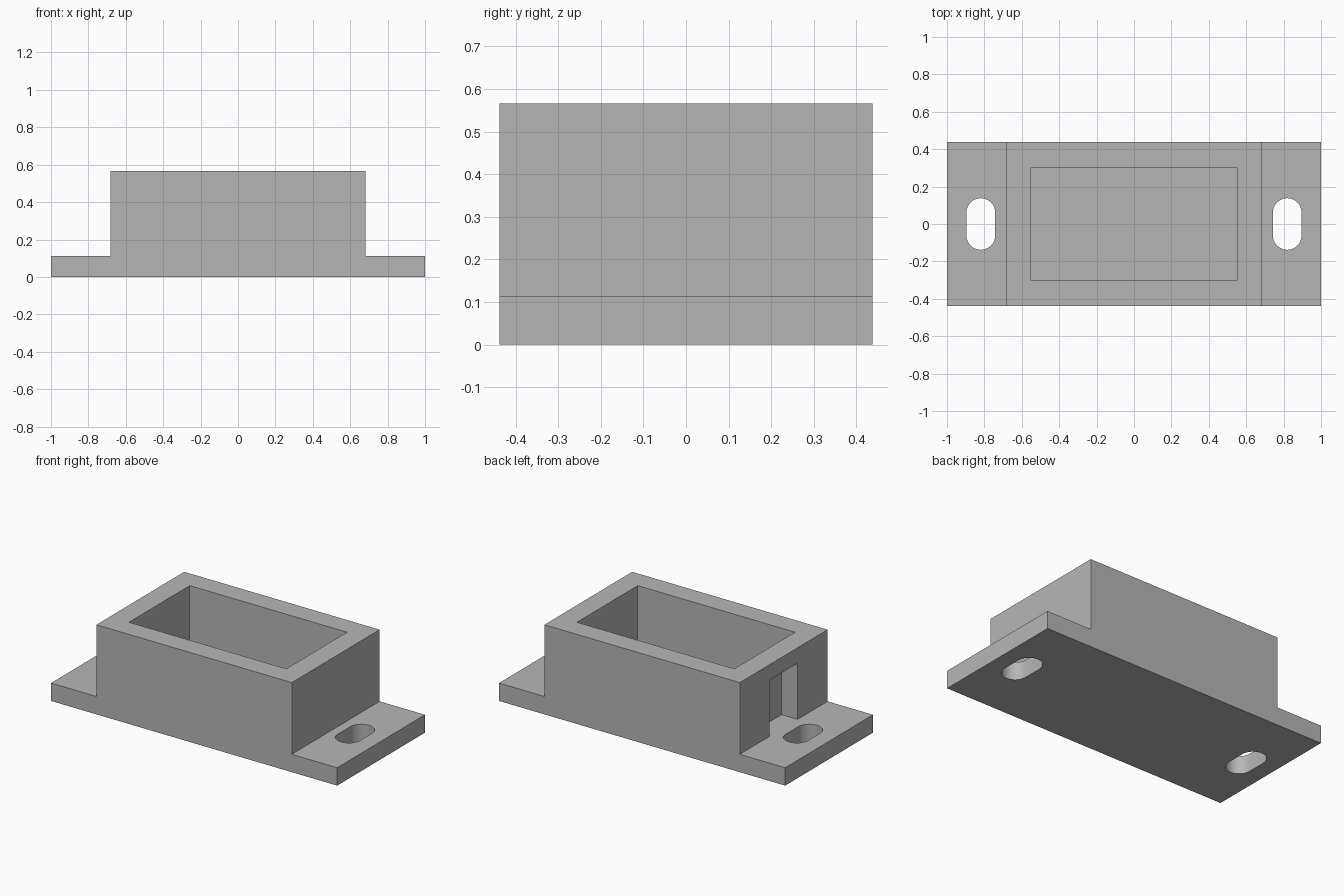
import bpy, bmesh, math

cube = bpy.data.objects.get("Cube")
if cube:
    bpy.data.objects.remove(cube, do_unlink=True)

HALF_Y, BASE_Z, TOP_Z, BODY_X = 0.438, 0.113, 0.566, 0.683

grey = bpy.data.materials.new("plain grey")
grey.use_nodes = True
colour = (0.47, 0.47, 0.47, 1)
grey.diffuse_color = colour
grey.node_tree.nodes["Principled BSDF"].inputs["Base Color"].default_value = colour


def prism(name, outline, offset):
    """Extrude a closed outline of 3D points along an offset."""
    bm = bmesh.new()
    face = bm.faces.new([bm.verts.new(p) for p in outline])
    grown = bmesh.ops.extrude_face_region(bm, geom=[face])["geom"]
    bmesh.ops.translate(bm, vec=offset, verts=[v for v in grown if isinstance(v, bmesh.types.BMVert)])
    bmesh.ops.recalc_face_normals(bm, faces=bm.faces)
    mesh = bpy.data.meshes.new(name)
    bm.to_mesh(mesh)
    bm.free()
    mesh.materials.append(grey)
    obj = bpy.data.objects.new(name, mesh)
    bpy.context.collection.objects.link(obj)
    return obj


def box(name, x0, x1, y, z0, z1):
    return prism(name, [(x0, -y, z0), (x1, -y, z0), (x1, y, z0), (x0, y, z0)], (0, 0, z1 - z0))


def slot(name, cx, radius, straight, steps=16):
    """Upright cutter with rounded ends, long along y."""
    points = []
    for side in (1, -1):
        for i in range(steps + 1):
            a = math.pi * i / steps
            points.append((cx + side * radius * math.cos(a),
                           side * (straight + radius * math.sin(a)), -0.1))
    return prism(name, points, (0, 0, BASE_Z + 0.2))


# Raised body with a mounting flange at each end, as one stepped profile
half = [(1, 0), (1, BASE_Z), (BODY_X, BASE_Z), (BODY_X, TOP_Z)]
profile = half + [(-x, z) for x, z in reversed(half)]
housing = prism("flanged_housing", [(x, -HALF_Y, z) for x, z in profile], (0, 2 * HALF_Y, 0))

# Open cavity, blind end recess and the two mounting slots
cutters = [
    box("cavity_cutter", -0.55, 0.55, 0.303, BASE_Z, TOP_Z + 0.2),
    box("recess_cutter", -BODY_X - 0.1, -BODY_X + 0.113, 0.14, BASE_Z, 0.468),
    slot("right_slot_cutter", -0.819, 0.077, 0.061),
    slot("left_slot_cutter", 0.819, 0.077, 0.061),
]

bpy.ops.object.select_all(action='DESELECT')
bpy.context.view_layer.objects.active = housing
housing.select_set(True)
for cutter in cutters:
    cutter.hide_render = True
    mod = housing.modifiers.new(cutter.name, 'BOOLEAN')
    mod.operation = 'DIFFERENCE'
    mod.solver = 'EXACT'
    mod.object = cutter
    bpy.ops.object.modifier_apply(modifier=mod.name)
    bpy.data.objects.remove(cutter, do_unlink=True)

bpy.ops.object.shade_smooth_by_angle(angle=math.radians(30))
